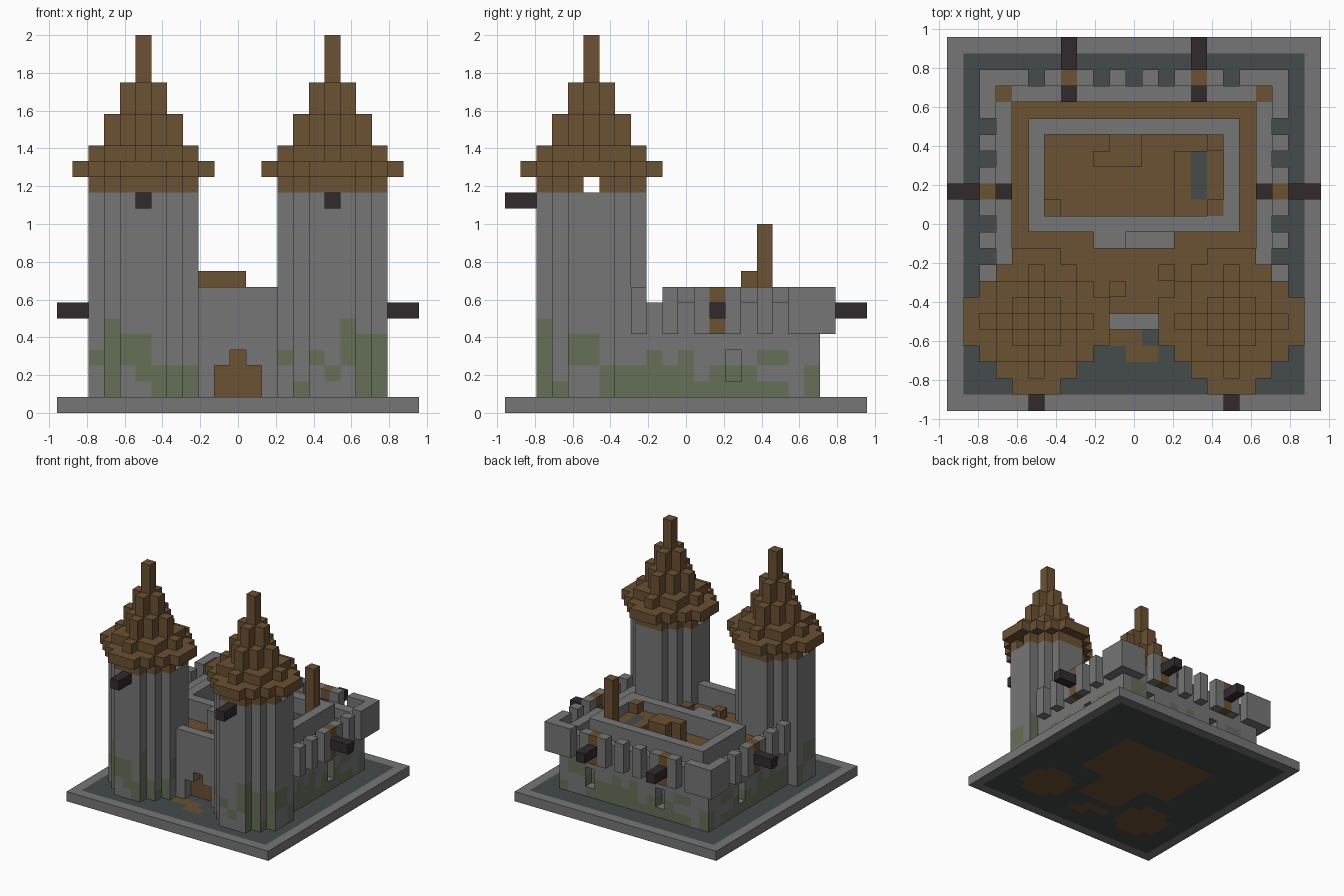
import bpy
import bmesh
from mathutils import Vector

cube = bpy.data.objects.get("Cube")
if cube:
    bpy.data.objects.remove(cube, do_unlink=True)

U = 1 / 12  # edge of one block
PALETTE = {
    "stone_grey": (0.18, 0.18, 0.18),
    "wood_brown": (0.147, 0.082, 0.033),
    "moss_green": (0.13, 0.156, 0.098),
    "moat_slate": (0.058, 0.069, 0.071),
    "dark_timber": (0.032, 0.023, 0.026),
}
STONE, WOOD, MOSS, MOAT, TIMBER = range(len(PALETTE))
MATS = []
for name, rgb in PALETTE.items():
    m = bpy.data.materials.new(name)
    m.use_nodes = True
    m.diffuse_color = (*rgb, 1)
    bsdf = m.node_tree.nodes["Principled BSDF"]
    bsdf.inputs["Base Color"].default_value = (*rgb, 1)
    bsdf.inputs["Roughness"].default_value = 0.9
    MATS.append(m)

AXES = [Vector(v) for v in ((1, 0, 0), (0, 1, 0), (0, 0, 1))]


def box(x0, x1, y0, y1, z0, z1):
    """Blocks in an inclusive range."""
    return {(x, y, z) for x in range(x0, x1 + 1)
            for y in range(y0, y1 + 1) for z in range(z0, z1 + 1)}


def disc(cx, cy, r2, z0, z1):
    """Round stack of blocks, r2 is the squared radius."""
    return {c for c in box(cx - 5, cx + 5, cy - 5, cy + 5, z0, z1)
            if (c[0] - cx) ** 2 + (c[1] - cy) ** 2 <= r2}


def part(name, cells, colour):
    """Skin of a set of blocks; colour is a material or a rule(cell, normal)."""
    bm = bmesh.new()
    for c in sorted(cells):
        mid = Vector((c[0], c[1], c[2] + 0.5))
        for a in range(3):
            for s in (-1, 1):
                n = AXES[a] * s
                if tuple(int(c[k] + n[k]) for k in range(3)) in cells:
                    continue
                p, q = AXES[(a + 1) % 3] / 2, AXES[(a + 2) % 3] / 2 * s
                o = mid + n / 2
                f = bm.faces.new([bm.verts.new((o + d) * U)
                                  for d in (-p - q, p - q, p + q, q - p)])
                f.material_index = colour(c, n) if callable(colour) else colour
    bmesh.ops.remove_doubles(bm, verts=bm.verts, dist=U / 100)
    me = bpy.data.meshes.new(name)
    bm.to_mesh(me)
    bm.free()
    for m in MATS:
        me.materials.append(m)
    ob = bpy.data.objects.new(name, me)
    bpy.context.collection.objects.link(ob)
    return ob


# Moss patches: first column, last column, lowest and highest course
MOSS_FRONT = [(-8, -8, 1, 5), (-9, -9, 3, 3), (-7, -6, 3, 4), (-6, -6, 2, 2),
              (-5, -3, 1, 2), (3, 3, 3, 3), (4, 4, 1, 1), (5, 5, 3, 3),
              (6, 6, 2, 2), (7, 7, 3, 5), (8, 9, 1, 4)]
MOSS_SIDE = [(-9, -9, 1, 5), (-8, -8, 1, 1), (-7, -6, 3, 4), (-5, 0, 1, 2),
             (-2, -2, 3, 3), (0, 0, 3, 3), (1, 6, 1, 1), (2, 4, 2, 2),
             (5, 6, 3, 3), (8, 8, 1, 2)]


def mossy(c, n):
    if n.z:
        return STONE
    col, patches = (c[1], MOSS_SIDE) if n.x else (c[0], MOSS_FRONT)
    if n.y > 0:
        col, patches = -c[0], MOSS_SIDE
    hit = any(a <= col <= b and lo <= c[2] <= hi for a, b, lo, hi in patches)
    return MOSS if hit else STONE


# Ground slab: stone rim, moat, wooden floors and an entry path
TOWERS = {"right": -6, "left": 6}
floor = box(-5, 5, -1, 5, 0, 0) | box(-2, 2, -5, -1, 0, 0)
floor |= box(-2, 0, -7, -7, 0, 0) | box(0, 1, -8, -8, 0, 0)
for tx in TOWERS.values():
    floor |= disc(tx, -6, 5, 0, 0)


def ground(c, n):
    if max(abs(c[0]), abs(c[1])) == 11:
        return STONE
    return WOOD if c in floor else MOAT


part("ground_slab", box(-11, 11, -11, 11, 0, 0), ground)

# Keep walls with arrow slits
keep = box(-8, 8, -3, 8, 1, 4) | box(-5, 5, -4, -4, 1, 4)
for sx, sy in ((-8, 3), (8, 3), (-3, 8), (5, 8)):
    keep -= box(sx, sx, sy, sy, 2, 3)
part("keep_wall", keep, mossy)

# Parapet, wooden walkway and corner posts
parapet = box(-8, 8, 8, 8, 5, 6) | box(-8, -8, -3, 7, 5, 6) | box(8, 8, -3, 7, 5, 6)
posts = box(-8, -8, 8, 8, 5, 6) | box(8, 8, 8, 8, 5, 6)
beam_ends = box(-4, -4, 8, 8, 6, 6) | box(4, 4, 8, 8, 6, 6)
beam_ends |= box(-8, -8, 2, 2, 6, 6) | box(8, 8, 2, 2, 6, 6)
part("parapet", parapet,
     lambda c, n: TIMBER if c in beam_ends else WOOD if c in posts else STONE)
part("walkway", box(-7, 7, -3, 7, 5, 5) | box(-4, 4, -5, -4, 5, 5), WOOD)
part("walkway_crates", box(-1, -1, -4, -4, 6, 6) | box(2, 2, -3, -3, 6, 6), WOOD)

# Overhanging merlons, wooden where a beam passes through
merlons = box(-9, -7, 9, 9, 5, 7) | box(7, 9, 9, 9, 5, 7)
for x in (-5, -3, -1, 1, 3, 5):
    merlons |= box(x, x, 9, 9, 5, 7)
brackets = box(-4, -4, 9, 9, 5, 7) | box(4, 4, 9, 9, 5, 7)
for side in (-9, 9):
    for y in (-3, -1, 1, 3, 5, 7, 8):
        merlons |= box(side, side, y, y, 5, 7)
    brackets |= box(side, side, 2, 2, 5, 7)
part("merlons", merlons | brackets, lambda c, n: WOOD if c in brackets else STONE)

# Upper hall: stone ring, wooden floor, steps and furniture
hall = box(-6, 6, 0, 6, 6, 7) - box(-5, 5, 1, 5, 6, 7)
part("hall_wall", hall, STONE)
part("hall_floor", box(-5, 5, 1, 5, 5, 5),
     lambda c, n: STONE if c[:2] == (-3, 5) else WOOD)
part("hall_steps", box(-2, 2, -1, -1, 6, 6) | box(-2, -1, -1, -1, 7, 7), STONE)
part("trough", box(3, 5, 1, 4, 6, 6),
     lambda c, n: MOAT if n.z > 0 and c[0] == 4 and c[1] > 1 else WOOD)
part("hall_bench", box(-2, 0, 4, 4, 6, 8) | box(-1, 0, 5, 5, 6, 8), WOOD)
part("hall_posts", box(-5, -5, 1, 1, 6, 6) | box(5, 5, 1, 1, 7, 7), WOOD)
part("chimney", box(5, 5, 5, 5, 6, 11), WOOD)

# Gate wall with a stepped opening and a wooden door behind
opening = box(-1, 1, -6, -6, 1, 2) | box(0, 0, -6, -6, 3, 3)
part("gate_wall", box(-3, 3, -6, -6, 1, 7) - opening, mossy)
part("gate_door", box(-2, 2, -5, -5, 1, 4), WOOD)

# Twin towers with hollow lookouts and stepped roofs
for side, tx in TOWERS.items():
    part(side + "_tower_wall", disc(tx, -6, 10, 1, 13), mossy)
    lookout = disc(tx, -6, 10, 14, 14) - disc(tx, -6, 5, 14, 14)
    lookout -= box(tx - 3, tx + 3, -6, -6, 14, 14)
    part(side + "_tower_lookout", lookout, WOOD)
    roof = set()
    for r2, z0, z1 in ((17, 15, 15), (9, 16, 16), (4, 17, 18), (1, 19, 20), (0, 21, 23)):
        roof |= disc(tx, -6, r2, z0, z1)
    part(side + "_tower_roof", roof, WOOD)
    part(side + "_tower_beam", box(tx, tx, -11, -10, 13, 13), TIMBER)

# Timber beams sticking out of the keep
for side, s in (("right", -1), ("left", 1)):
    a, b = sorted((10 * s, 11 * s))
    part(side + "_side_beam", box(a, b, 2, 2, 6, 6), TIMBER)
    part(side + "_back_beam", box(4 * s, 4 * s, 10, 11, 6, 6), TIMBER)
